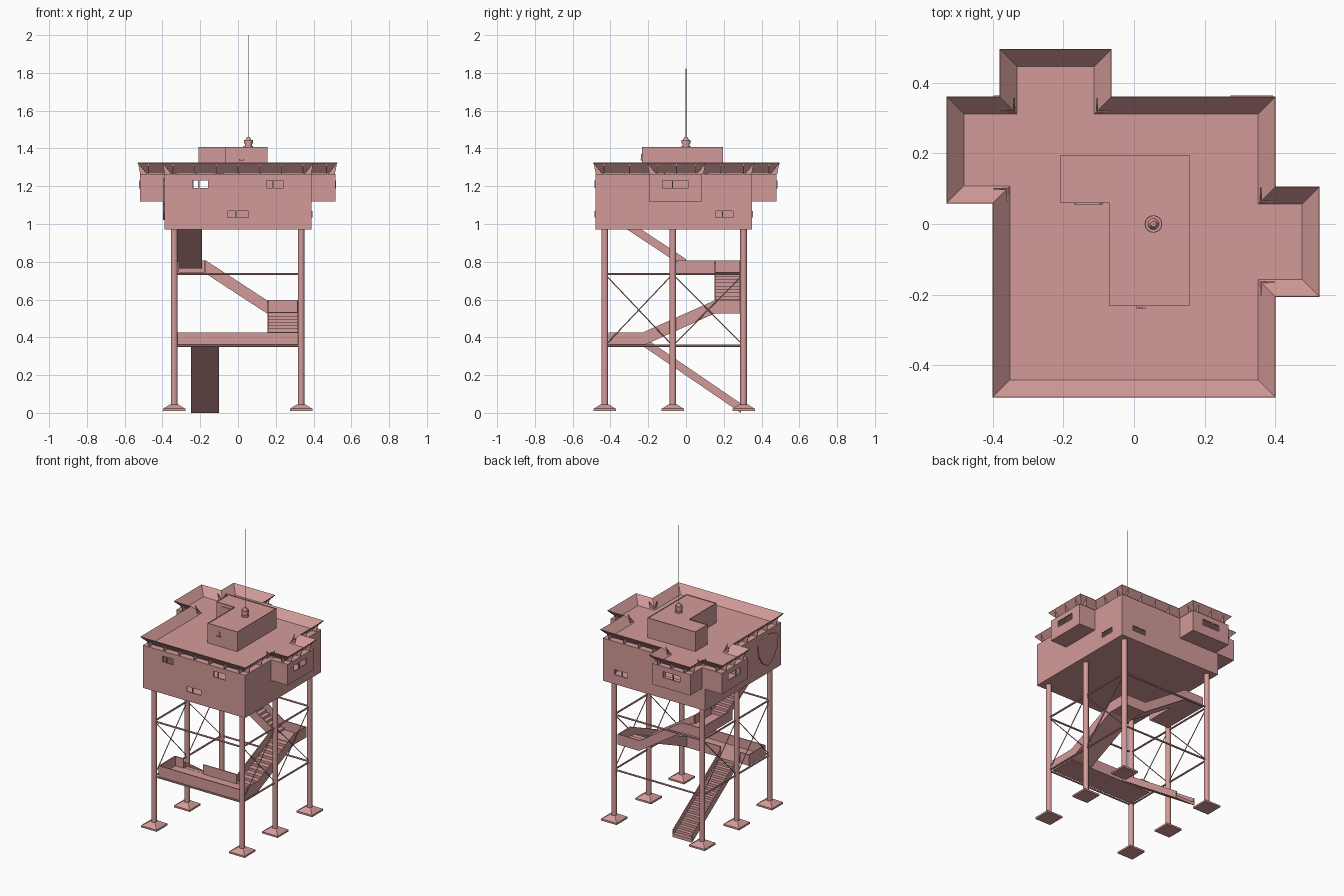
import bpy, bmesh, math
from mathutils import Vector as V

if "Cube" in bpy.data.objects:
    bpy.data.objects.remove(bpy.data.objects["Cube"])

mat = bpy.data.materials.new("dusty_pink")
mat.diffuse_color = (0.65, 0.33, 0.32, 1)
mat.use_nodes = True
mat.node_tree.nodes["Principled BSDF"].inputs["Base Color"].default_value = mat.diffuse_color


def finish(name, bm, smooth=False):
    bmesh.ops.recalc_face_normals(bm, faces=bm.faces[:])
    me = bpy.data.meshes.new(name)
    bm.to_mesh(me)
    bm.free()
    me.materials.append(mat)
    ob = bpy.data.objects.new(name, me)
    bpy.context.collection.objects.link(ob)
    bpy.ops.object.select_all(action='DESELECT')
    ob.select_set(True)
    bpy.context.view_layer.objects.active = ob
    if smooth:
        bpy.ops.object.shade_smooth_by_angle(angle=math.radians(40))
    return ob


def prism(bm, pts, vec):
    a = [bm.verts.new(p) for p in pts]
    b = [bm.verts.new(V(p) + V(vec)) for p in pts]
    n = len(a)
    bm.faces.new(a[::-1])
    top = bm.faces.new(b)
    for i in range(n):
        bm.faces.new((a[i], a[(i + 1) % n], b[(i + 1) % n], b[i]))
    return top


def box(bm, x0, x1, y0, y1, z0, z1):
    prism(bm, [(x0, y0, z0), (x1, y0, z0), (x1, y1, z0), (x0, y1, z0)], (0, 0, z1 - z0))


def boxes(name, items):
    bm = bmesh.new()
    for it in items:
        box(bm, *it)
    return finish(name, bm)


def rod(bm, a, b, r, n=8, r2=None):
    a, b = V(a), V(b)
    d = b - a
    m = d.to_track_quat('Z', 'Y').to_matrix().to_4x4()
    m.translation = (a + b) / 2
    bmesh.ops.create_cone(bm, cap_ends=True, segments=n, radius1=r,
                          radius2=r if r2 is None else r2, depth=d.length, matrix=m)


def boolean(ob, other, op):
    other.hide_render = True
    md = ob.modifiers.new("cut", 'BOOLEAN')
    md.operation, md.object, md.solver = op, other, 'EXACT'
    bpy.context.view_layer.objects.active = ob
    bpy.ops.object.modifier_apply(modifier="cut")
    bpy.data.objects.remove(other)


# hollow main room with three projecting bays
room = boxes("main_room", [(-.39, .39, -.48, .35, .97, 1.264)])
bays = [(.3, .515, -.195, .085, 1.12, 1.264),
        (-.37, -.08, .26, .48, 1.12, 1.264),
        (-.52, -.3, .07, .352, 1.12, 1.264)]
for b in bays:
    boolean(room, boxes("bay", [b]), 'UNION')
t = .008
for b in [(-.39, .39, -.48, .35, .97, 1.264)] + bays:
    boolean(room, boxes("hollow", [(b[0] + t, b[1] - t, b[2] + t, b[3] - t, b[4] + t, b[5] - t)]), 'DIFFERENCE')

# window openings with a mullion each: (axis, wall position, start, end, z0, z1)
windows = [('y', -.48, -.24, -.16, 1.19, 1.23), ('y', -.48, .15, .24, 1.19, 1.23),
           ('y', -.48, -.055, .055, 1.035, 1.07), ('x', .39, .155, .25, 1.035, 1.07),
           ('x', .515, -.125, .01, 1.188, 1.23), ('y', .48, -.29, -.16, 1.188, 1.23),
           ('x', -.52, .15, .28, 1.188, 1.23), ('y', .35, .2, .3, 1.035, 1.07)]
mull = []
for ax, p, a, b, z0, z1 in windows:
    m = a + (b - a) * .4
    if ax == 'y':
        boolean(room, boxes("opening", [(a, b, p - .02, p + .02, z0, z1)]), 'DIFFERENCE')
        mull.append((m - .003, m + .003, p - .004, p + .004, z0, z1))
    else:
        boolean(room, boxes("opening", [(p - .02, p + .02, a, b, z0, z1)]), 'DIFFERENCE')
        mull.append((p - .004, p + .004, m - .003, m + .003, z0, z1))
boxes("window_mullions", mull)

# plain wall plaque on the left side
bm = bmesh.new()
half = [(0, 1.02), (.06, 1.06), (.1, 1.12), (.11, 1.2), (.07, 1.225), (0, 1.24)]
prism(bm, [(-.388, -.33 + y, z) for y, z in half] + [(-.388, -.33 - y, z) for y, z in half[-2:0:-1]], (-.01, 0, 0))
finish("wall_plaque", bm)

# roof deck with flared parapet
outer = [(-.40, -.49), (.40, -.49), (.40, -.205), (.525, -.205), (.525, .105), (.40, .105), (.40, .36),
         (-.065, .36), (-.065, .495), (-.38, .495), (-.38, .36), (-.53, .36), (-.53, .06), (-.40, .06)]
outer = [V(p) for p in outer]
N = len(outer)
dirs = [(outer[(i + 1) % N] - outer[i]).normalized() for i in range(N)]
inn = [V((-d.y, d.x)) for d in dirs]
inner = [outer[i] + .048 * (inn[i] + inn[i - 1]) for i in range(N)]
bm = bmesh.new()
lo = [bm.verts.new((p.x, p.y, 1.271)) for p in inner]
hi = [bm.verts.new((p.x, p.y, 1.325)) for p in outer]
bm.faces.new(lo)
for i in range(N):
    j = (i + 1) % N
    bm.faces.new((lo[i], lo[j], hi[j], hi[i]))
roof = finish("roof_deck", bm)
md = roof.modifiers.new("thickness", 'SOLIDIFY')
md.thickness = .004

# triangular brackets under the parapet
bm = bmesh.new()
for i in range(N):
    a, b = inner[i], inner[(i + 1) % N]
    L = (b - a).length
    k = max(1, round(L / .115))
    d, o = dirs[i], -inn[i]
    for s in range(k + 1):
        p = a + d * (.006 + (L - .016) * s / k)
        q, e = p + o * .036, p + o * .046
        prism(bm, [(p.x, p.y, 1.264), (q.x, q.y, 1.264), (e.x, e.y, 1.318), (p.x, p.y, 1.27)],
              (d.x * .004, d.y * .004, 0))
finish("parapet_brackets", bm)

# roof cabin, L-shaped, with a shallow rim
bm = bmesh.new()
top = prism(bm, [(x, y, 1.268) for x, y in
                 [(-.07, -.232), (.157, -.232), (.157, .195), (-.208, .195), (-.208, .06), (-.07, .06)]],
            (0, 0, .139))
bmesh.ops.inset_region(bm, faces=[top], thickness=.005)
bmesh.ops.translate(bm, verts=top.verts[:], vec=(0, 0, -.006))
finish("roof_cabin", bm)
bm = bmesh.new()
prism(bm, [(x, .061, z) for x, z in [(-.17, 1.271), (-.09, 1.271), (-.09, 1.378), (-.096, 1.386),
                                     (-.164, 1.386), (-.17, 1.378)]], (0, -.005, 0))
finish("cabin_door", bm)
boxes("cabin_lamp", [(.005, .033, -.24, -.23, 1.337, 1.343), (.012, .026, -.237, -.23, 1.343, 1.37)])

# vent and aerial
bm = bmesh.new()
rod(bm, (.055, 0, 1.4), (.055, 0, 1.412), .025, 16)
rod(bm, (.055, 0, 1.412), (.055, 0, 1.425), .019, 16)
rod(bm, (.055, 0, 1.425), (.055, 0, 1.444), .024, 16)
rod(bm, (.055, 0, 1.444), (.055, 0, 1.46), .016, 16, .008)
finish("roof_vent", bm, True)
bm = bmesh.new()
rod(bm, (.055, 0, 1.455), (.055, 0, 2.0), .002, 6, .001)
finish("aerial", bm)

# six legs on square footings
PX, PY = (-.338, .334), (-.43, -.07, .305)
bl, bf = bmesh.new(), bmesh.new()
for x in PX:
    for y in PY:
        rod(bl, (x, y, .03), (x, y, .972), .018, 14)
        box(bf, x - .06, x + .06, y - .06, y + .06, .01, .022)
        vs = len(bf.verts)
        s2 = math.sqrt(2)
        a = [bf.verts.new((x + u * .058, y + v * .058, .022)) for u, v in ((-1, -1), (1, -1), (1, 1), (-1, 1))]
        b = [bf.verts.new((x + u * .024, y + v * .024, .044)) for u, v in ((-1, -1), (1, -1), (1, 1), (-1, 1))]
        bf.faces.new(b)
        bf.faces.new(a[::-1])
        for i in range(4):
            bf.faces.new((a[i], a[(i + 1) % 4], b[(i + 1) % 4], b[i]))
finish("legs", bl, True)
finish("footings", bf)

# horizontal bars and diagonal ties
bm, bt = bmesh.new(), bmesh.new()
for x in PX:
    for z in (.355, .735):
        rod(bm, (x, PY[0], z), (x, PY[2], z), .006)
    for y0, y1 in zip(PY, PY[1:]):
        rod(bt, (x, y0, .355), (x, y1, .735), .003, 6)
        rod(bt, (x, y0, .735), (x, y1, .355), .003, 6)
for y in (PY[0], PY[2]):
    for z in (.355, .735):
        rod(bm, (PX[0], y, z), (PX[1], y, z), .006)
finish("horizontal_braces", bm, True)
finish("diagonal_ties", bt)


def flight(name, a, b, side, n, h):
    a, b, side = V(a), V(b), V(side)
    up = V((0, 0, 1))
    run = V((b.x - a.x, b.y - a.y, 0))
    r = (b.z - a.z) / n
    pts = [a]
    for i in range(n):
        z = up * ((i + 1) * r + .006)
        pts += [a + run * (i / n) + z, a + run * ((i + 1) / n) + z]
    pts.append(b)
    bm = bmesh.new()
    prism(bm, pts, side)
    w = side.normalized() * .006
    for o in (V((0, 0, 0)), side - w):
        prism(bm, [a + o, b + o, b + o + up * h, a + o + up * h], w)
    finish(name, bm)


# stair flights
flight("stair_flight_1", (-.25, .29, 0), (-.25, -.23, .355), (.15, 0, 0), 20, .05)
flight("stair_flight_2", (.155, -.23, .355), (.155, .15, .525), (.165, 0, 0), 10, .07)
flight("stair_flight_3", (.155, .15, .525), (-.17, .15, .737), (0, .14, 0), 12, .07)
flight("stair_flight_4", (-.32, .0, .765), (-.32, -.31, .97), (.13, 0, 0), 11, .05)

# landings: thin floor with upstand walls
w = .007
boxes("lower_walkway", [(-.32, .32, -.41, -.23, .35, .36), (-.32, .32, -.41, -.41 + w, .35, .425),
                        (-.32, -.32 + w, -.41, -.23, .35, .425), (.32 - w, .32, -.41, -.23, .35, .425),
                        (-.32, -.25, -.23 - w, -.23, .35, .425), (-.1, .155, -.23 - w, -.23, .35, .425)])
boxes("middle_landing", [(.155, .32, .15, .29, .525, .535), (.155, .32, .29 - w, .29, .525, .597),
                         (.32 - w, .32, .15, .29, .525, .597)])
boxes("upper_landing", [(-.32, -.17, -.05, .29, .737, .747), (-.32, -.32 + w, -.05, .29, .737, .807),
                        (-.32, -.17, .29 - w, .29, .737, .807), (-.17 - w, -.17, -.05, .15, .737, .807)])
